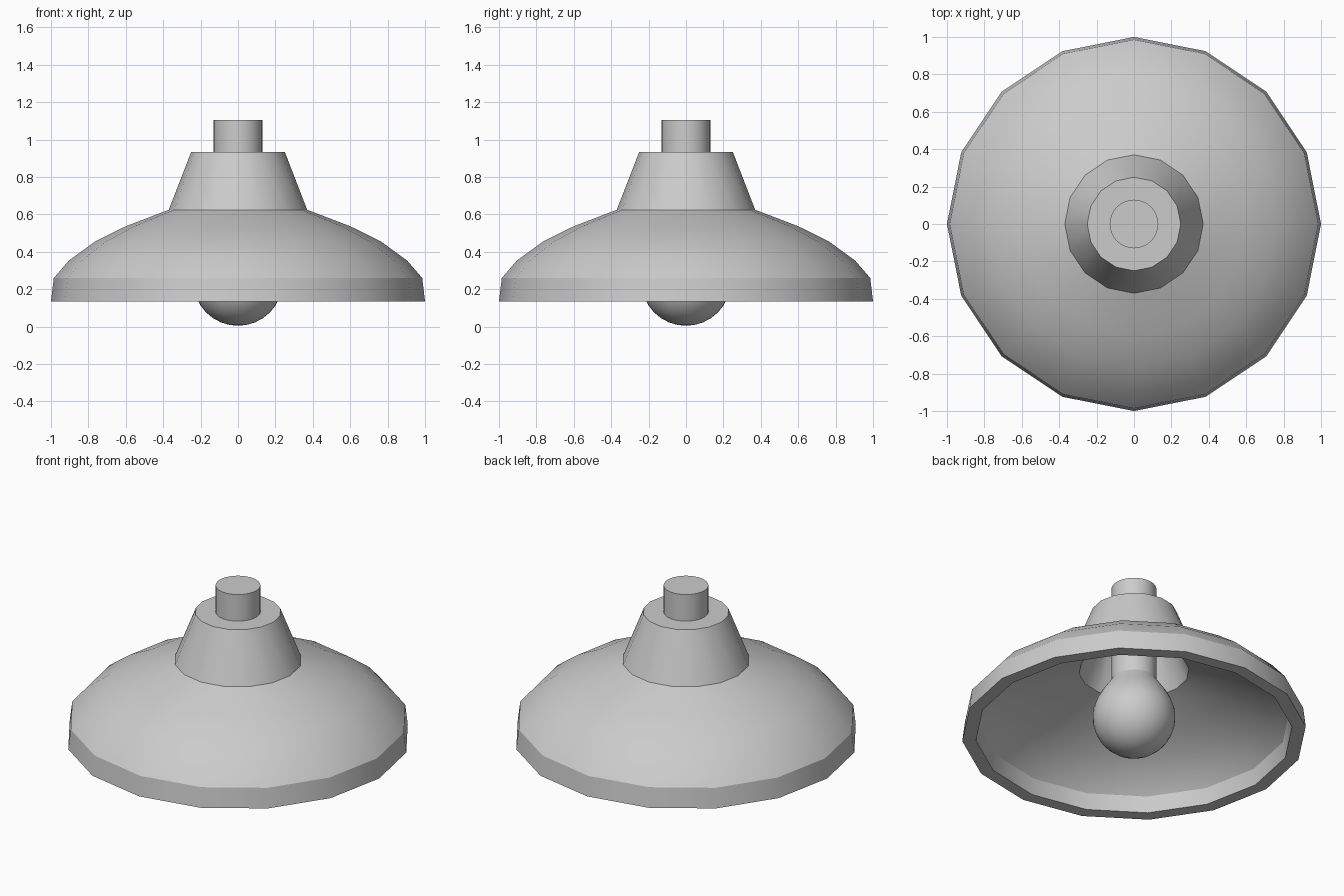
import bpy, bmesh, math

if "Cube" in bpy.data.objects:
    bpy.data.objects.remove(bpy.data.objects["Cube"])


def lathe(name, profile, sides, angle=30):
    """Revolve (radius, z) points round the z axis; radius 0 makes a pole."""
    bm = bmesh.new()
    rings = []
    for r, z in profile:
        if r == 0:
            rings.append([bm.verts.new((0, 0, z))] * sides)
        else:
            rings.append([bm.verts.new((r * math.cos(2 * math.pi * i / sides),
                                        r * math.sin(2 * math.pi * i / sides), z))
                          for i in range(sides)])
    for a, b in zip(rings, rings[1:]):
        for i in range(sides):
            j = (i + 1) % sides
            bm.faces.new(list(dict.fromkeys((a[i], a[j], b[j], b[i]))))
    bmesh.ops.recalc_face_normals(bm, faces=bm.faces[:])
    mesh = bpy.data.meshes.new(name)
    bm.to_mesh(mesh)
    bm.free()
    ob = bpy.data.objects.new(name, mesh)
    bpy.context.collection.objects.link(ob)
    bpy.ops.object.select_all(action='DESELECT')
    ob.select_set(True)
    bpy.context.view_layer.objects.active = ob
    bpy.ops.object.shade_smooth_by_angle(angle=math.radians(angle))
    return ob


# Thick shade: outer skin from the top down, round the rim, then inner skin
outer = [(0, 0.935), (0.25, 0.935), (0.37, 0.625), (0.6, 0.537), (0.765, 0.455),
         (0.905, 0.353), (0.985, 0.26), (1.0, 0.135)]
inner = [(0.92, 0.135), (0.905, 0.235), (0.85, 0.295), (0.72, 0.385),
         (0.57, 0.46), (0.32, 0.555), (0.195, 0.86), (0, 0.86)]
lathe("lamp_shade", outer + inner, 16)

# Stem through the shade, ending in the bulb socket
lathe("stem_and_socket", [(0, 0.49), (0.13, 0.49), (0.13, 1.105), (0, 1.105)], 32)

# Pear-shaped bulb: round below, tapering into the socket
R = 0.24
bowl = [(R * math.sin(t), R + 0.005 - R * math.cos(t))
        for t in (math.pi / 2 * k / 8 for k in range(1, 9))]
taper = [(0.235, 0.295), (0.218, 0.345), (0.192, 0.395), (0.162, 0.44),
         (0.138, 0.475), (0.125, 0.5), (0, 0.5)]
lathe("bulb", [(0, 0.005)] + bowl + taper, 32, 40)
